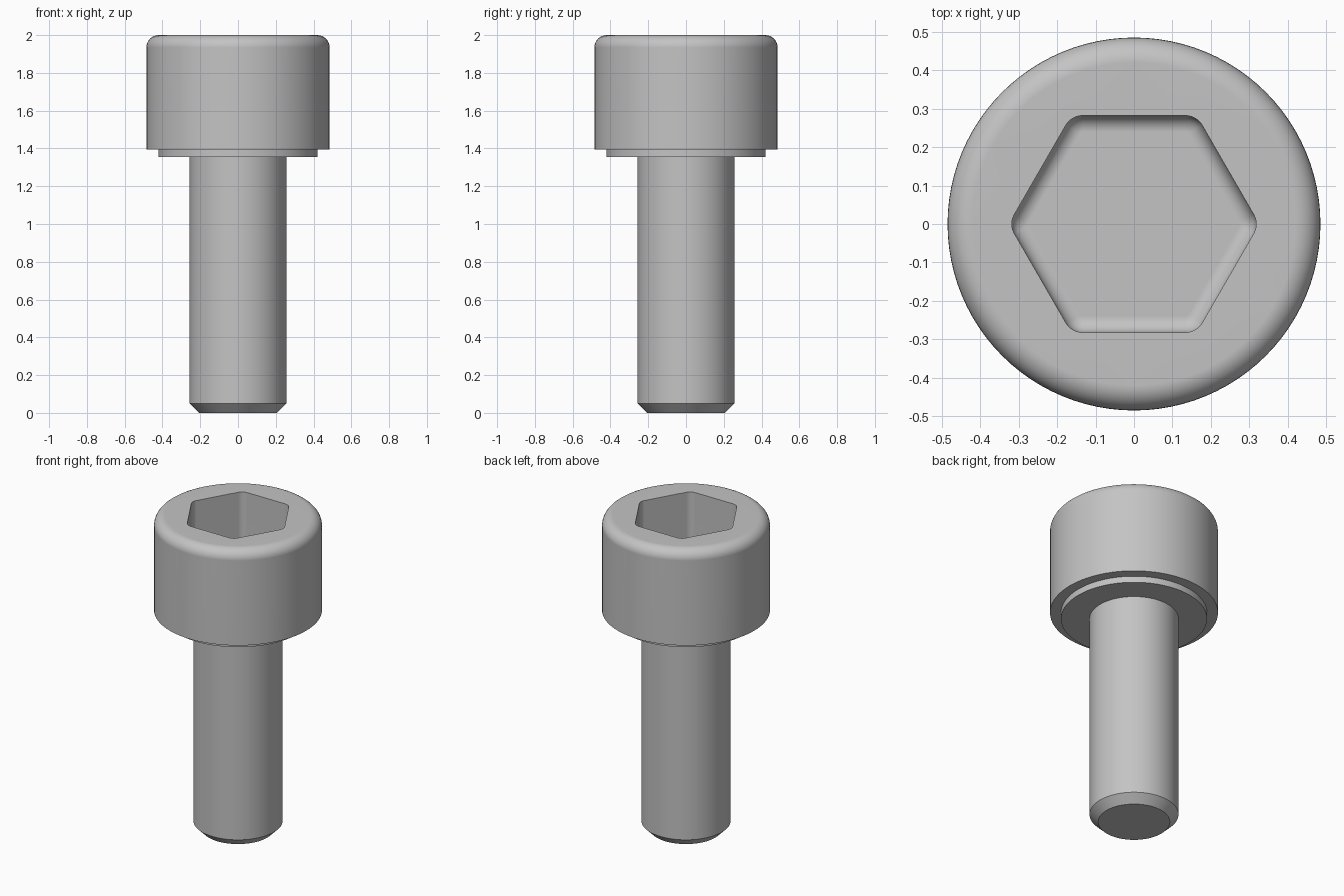
import bpy, bmesh, math

if "Cube" in bpy.data.objects:
    bpy.data.objects.remove(bpy.data.objects["Cube"])

SEG = 96
steel = bpy.data.materials.new("steel grey")
steel.diffuse_color = (0.55, 0.55, 0.55, 1)
steel.use_nodes = True
steel.node_tree.nodes["Principled BSDF"].inputs["Base Color"].default_value = steel.diffuse_color


def ring(bm, points, z):
    return [bm.verts.new((x, y, z)) for x, y in points]


def circle(r):
    return [(r * math.cos(2 * math.pi * i / SEG), r * math.sin(2 * math.pi * i / SEG))
            for i in range(SEG)]


def rounded_hex(apothem, fillet, steps=6):
    """Hexagon with flats facing front and back and rounded corners."""
    pts = []
    centre = (apothem - fillet) / math.cos(math.pi / 6)
    for k in range(6):
        a = k * math.pi / 3
        for s in range(steps + 1):
            b = a + math.pi / 3 * (s / steps - 0.5)
            pts.append((centre * math.cos(a) + fillet * math.cos(b),
                        centre * math.sin(a) + fillet * math.sin(b)))
    return pts


def skin(bm, rings):
    for lo, hi in zip(rings, rings[1:]):
        n = len(lo)
        for i in range(n):
            j = (i + 1) % n
            bm.faces.new((lo[i], lo[j], hi[j], hi[i]))


def loop_edges(bm, verts):
    return [bm.edges.get((verts[i - 1], verts[i])) for i in range(len(verts))]


bm = bmesh.new()

# Turned outline: chamfered tip, shank, collar, head with rounded rim
profile = [(0.207, 0), (0.257, 0.05), (0.257, 1.355), (0.422, 1.355),
           (0.422, 1.395), (0.485, 1.395)]
R, F = 0.485, 0.065
for s in range(9):
    a = math.pi / 2 * s / 8
    profile.append((R - F + F * math.cos(a), 2 - F + F * math.sin(a)))
body = [ring(bm, circle(r), z) for r, z in profile]
skin(bm, body)
bm.faces.new(body[0])

# Hex socket: straight walls, filleted floor
A, C, D, B = 0.282, 0.05, 0.36, 0.042
socket = [ring(bm, rounded_hex(A, C), 2)]
for s in range(7):
    a = math.pi / 2 * s / 6
    inset = B * (1 - math.cos(a))
    socket.append(ring(bm, rounded_hex(A - inset, C - inset),
                       2 - D + B - B * math.sin(a)))
skin(bm, socket)
bm.faces.new(socket[-1])

# Flat top between rim and socket
bmesh.ops.triangle_fill(bm, use_beauty=True, normal=(0, 0, 1),
                        edges=loop_edges(bm, body[-1]) + loop_edges(bm, socket[0]))
bmesh.ops.recalc_face_normals(bm, faces=bm.faces)

mesh = bpy.data.meshes.new("socket_head_bolt")
bm.to_mesh(mesh)
bm.free()
mesh.materials.append(steel)
bolt = bpy.data.objects.new("socket_head_bolt", mesh)
bpy.context.collection.objects.link(bolt)
bpy.context.view_layer.objects.active = bolt
bolt.select_set(True)
bpy.ops.object.shade_smooth_by_angle(angle=math.radians(30))

# Keep the flat faces flat next to the fillets
weighted = bolt.modifiers.new("flat_faces", 'WEIGHTED_NORMAL')
weighted.keep_sharp = True
